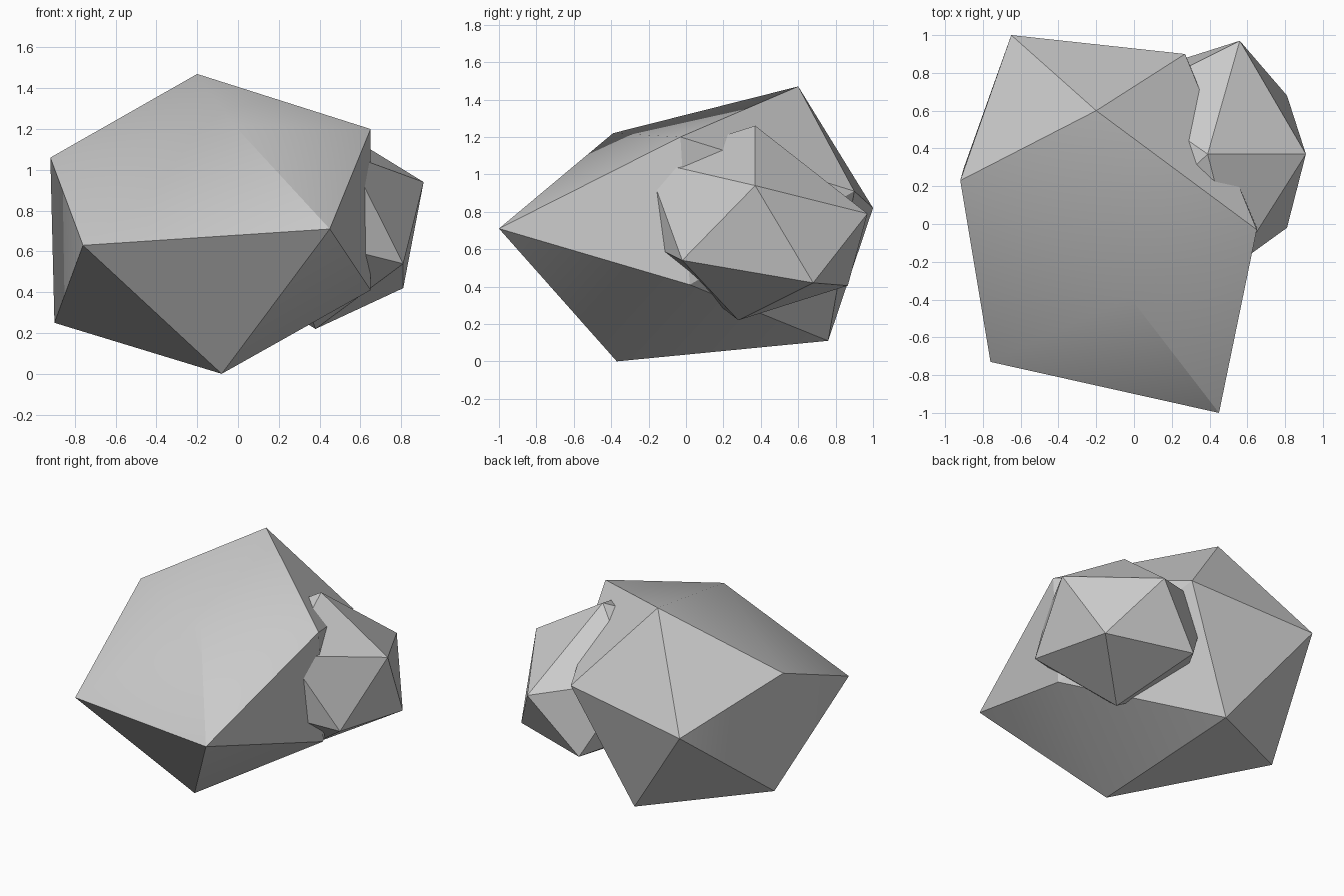
import bpy, bmesh
from math import radians
from mathutils import Vector

if "Cube" in bpy.data.objects:
    bpy.data.objects.remove(bpy.data.objects["Cube"])


def faceted_rock(name, cap, ring_a, ring_b, base):
    """20-sided rock: cap point, two staggered rings of five, base point."""
    bm = bmesh.new()
    c = bm.verts.new(cap)
    a = [bm.verts.new(p) for p in ring_a]
    b = [bm.verts.new(p) for p in ring_b]
    o = bm.verts.new(base)
    for i in range(5):
        j = (i + 1) % 5
        bm.faces.new((c, a[i], a[j]))
        bm.faces.new((a[i], b[i], a[j]))
        bm.faces.new((a[j], b[i], b[j]))
        bm.faces.new((o, b[j], b[i]))
    bmesh.ops.recalc_face_normals(bm, faces=bm.faces)
    mesh = bpy.data.meshes.new(name)
    bm.to_mesh(mesh)
    bm.free()
    ob = bpy.data.objects.new(name, mesh)
    bpy.context.collection.objects.link(ob)
    bpy.ops.object.select_all(action='DESELECT')
    ob.select_set(True)
    bpy.context.view_layer.objects.active = ob
    bpy.ops.object.shade_smooth_by_angle(angle=radians(30))
    return ob


# Large boulder: irregular, with a broad shallow front face
faceted_rock(
    "large_rock",
    (-0.02, -0.39, 1.22),
    [(-0.2, 0.6, 1.47), (0.65, -0.03, 1.2), (0.45, -1.0, 0.71),
     (-0.76, -0.73, 0.63), (-0.92, 0.23, 1.06)],
    [(0.27, 0.9, 0.91), (0.65, 0.02, 0.41), (-0.08, -0.37, 0.0),
     (-0.9, 0.3, 0.25), (-0.65, 1.0, 0.82)],
    (-0.13, 0.76, 0.11))

# Small rock: point-symmetric about its centre, half sunk into the boulder
centre = Vector((0.385, 0.325, 0.74))
tip = Vector((0.91, 0.37, 0.94))
ring = [Vector(p) for p in (
    (0.39, 0.37, 1.26), (0.54, -0.215, 1.075), (0.81, -0.02, 0.54),
    (0.81, 0.68, 0.42), (0.56, 0.97, 0.79))]
opposite = [2 * centre - ring[(i + 3) % 5] for i in range(5)]
faceted_rock("small_rock", tip, ring, opposite, 2 * centre - tip)
